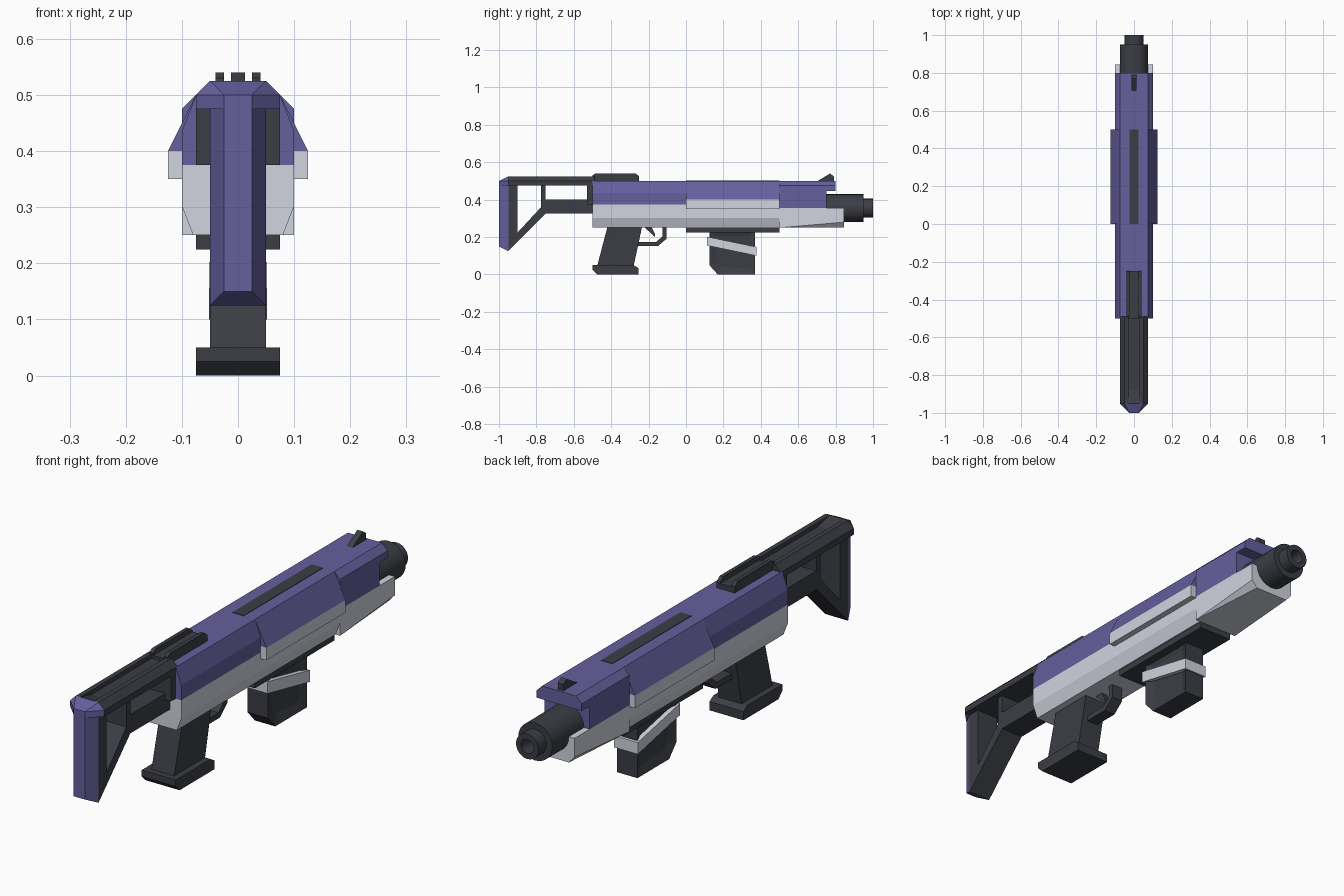
import bpy, bmesh, math

if "Cube" in bpy.data.objects:
    bpy.data.objects.remove(bpy.data.objects["Cube"])


def material(name, rgb):
    m = bpy.data.materials.new(name)
    m.diffuse_color = (*rgb, 1)
    m.use_nodes = True
    m.node_tree.nodes["Principled BSDF"].inputs["Base Color"].default_value = m.diffuse_color
    return m


PURPLE = material("purple", (0.13, 0.115, 0.34))
LIGHT = material("light", (0.64, 0.66, 0.74))
DARK = material("dark", (0.045, 0.048, 0.06))


def finish(name, bm, mat):
    bmesh.ops.remove_doubles(bm, verts=bm.verts, dist=1e-5)
    bmesh.ops.recalc_face_normals(bm, faces=bm.faces)
    me = bpy.data.meshes.new(name)
    bm.to_mesh(me)
    bm.free()
    me.materials.append(mat)
    ob = bpy.data.objects.new(name, me)
    bpy.context.collection.objects.link(ob)
    return ob


def skin(rings):
    """Closed solid through matching point rings."""
    bm = bmesh.new()
    loops = [[bm.verts.new(p) for p in r] for r in rings]
    n = len(loops[0])
    for a, b in zip(loops, loops[1:]):
        for i in range(n):
            j = (i + 1) % n
            bm.faces.new((a[i], a[j], b[j], b[i]))
    bm.faces.new(loops[0])
    bm.faces.new(loops[-1])
    return bm


def side_prism(name, yz, x0, x1, mat):
    """Side profile (y, z) extruded across x."""
    return finish(name, skin([[(x, y, z) for y, z in yz] for x in (x0, x1)]), mat)


def hull(name, stations, mat):
    """Half cross-sections (x, z), mirrored, skinned along y."""
    rings = []
    for y, half in stations:
        full = half + [(-x, z) for x, z in reversed(half)]
        rings.append([(x, y, z) for x, z in full])
    return finish(name, skin(rings), mat)


def run(name, y0, y1, half, mat):
    return hull(name, [(y0, half), (y1, half)], mat)


def rect(y0, y1, z0, z1):
    return [(y0, z0), (y1, z0), (y1, z1), (y0, z1)]


# Receiver and fore-end
run("receiver_lower", -0.5, 0.5, [(0.08, 0.25), (0.1, 0.302), (0.1, 0.375)], LIGHT)
run("receiver_upper", -0.5, 0, [(0.1, 0.375), (0.1, 0.435), (0.075, 0.5)], PURPLE)
run("middle_cover", 0, 0.5, [(0.125, 0.4), (0.075, 0.5)], PURPLE)
run("middle_side_strips", 0, 0.5, [(0.125, 0.35), (0.125, 0.4)], LIGHT)
run("front_cover", 0.5, 0.75, [(0.1, 0.355), (0.1, 0.475), (0.075, 0.5)], PURPLE)
run("front_overhang", 0.75, 0.8, [(0.1, 0.447), (0.1, 0.475), (0.075, 0.5)], PURPLE)
hull("front_shroud", [(0.5, [(0.0999, 0.25), (0.1, 0.2502), (0.1, 0.355)]),
                      (0.845, [(0.075, 0.252), (0.1, 0.28), (0.1, 0.355)])], LIGHT)
run("top_inlay", 0, 0.5, [(0.025, 0.49), (0.025, 0.502)], DARK)
run("underside_plate", 0, 0.5, [(0.075, 0.225), (0.075, 0.255)], DARK)

# Barrel: turned profile with a bore
profile = [(0, 0.7), (0.075, 0.7), (0.075, 0.95), (0.05, 0.95),
           (0.05, 1.0), (0.028, 1.0), (0.028, 0.9), (0, 0.9)]
bm = bmesh.new()
vs = [bm.verts.new((r, y, 0.355)) for r, y in profile]
es = [bm.edges.new(p) for p in zip(vs, vs[1:])]
bmesh.ops.spin(bm, geom=vs + es, cent=(0, 0, 0.355), axis=(0, 1, 0),
               angle=2 * math.pi, steps=24)
barrel = finish("barrel", bm, DARK)
bpy.context.view_layer.objects.active = barrel
barrel.select_set(True)
bpy.ops.object.shade_smooth_by_angle(angle=math.radians(35))

# Sights
side_prism("front_sight", [(0.7, 0.498), (0.77, 0.54), (0.79, 0.525), (0.79, 0.498)],
           -0.0125, 0.0125, DARK)
run("rear_sight_base", -0.5, -0.25, [(0.04, 0.49), (0.04, 0.52)], DARK)
for side, s in (("left", -1), ("right", 1)):
    side_prism("rear_sight_rail_" + side,
               [(-0.5, 0.5), (-0.5, 0.53), (-0.485, 0.54), (-0.27, 0.54),
                (-0.25, 0.525), (-0.25, 0.5)], s * 0.025, s * 0.04, DARK)

# Stock: grooved top beam, open frame and butt plate
run("stock_beam", -0.95, -0.49, [(0.075, 0.475), (0.075, 0.5), (0.05, 0.525),
                                 (0.03, 0.525), (0.03, 0.508)], DARK)
side_prism("stock_groove_ramp", [(-0.95, 0.525), (-0.88, 0.508), (-0.88, 0.49), (-0.95, 0.49)],
           -0.03, 0.03, DARK)
frame = {
    "stock_rear_post": [(-0.95, 0.125), (-0.9, 0.175), (-0.9, 0.48), (-0.95, 0.48)],
    "stock_diagonal": [(-0.9, 0.175), (-0.75, 0.325), (-0.75, 0.4), (-0.775, 0.36), (-0.9, 0.225)],
    "stock_middle_post": rect(-0.775, -0.75, 0.35, 0.48),
    "stock_lower_bar": rect(-0.75, -0.49, 0.325, 0.4),
}
for name, pts in frame.items():
    side_prism(name, pts, -0.05, 0.05, DARK)
side_prism("stock_mount", rect(-0.53, -0.49, 0.375, 0.48), -0.075, 0.075, DARK)
hull("butt_plate", [
    (-1.0, [(0.025, 0.15), (0.025, 0.475), (0.025, 0.475), (0.025, 0.5), (0.025, 0.5)]),
    (-0.95, [(0.05, 0.125), (0.05, 0.475), (0.075, 0.475), (0.075, 0.5), (0.05, 0.525)]),
], PURPLE)

# Pistol grip, guard and trigger
side_prism("grip", [(-0.475, 0.045), (-0.28, 0.045), (-0.235, 0.255), (-0.42, 0.255)],
           -0.05, 0.05, DARK)
side_prism("grip_base", [(-0.5, 0.025), (-0.475, 0), (-0.255, 0), (-0.255, 0.035),
                         (-0.28, 0.05), (-0.5, 0.05)], -0.075, 0.075, DARK)
side_prism("trigger_guard", [(-0.27, 0.152), (-0.15, 0.152), (-0.103, 0.192), (-0.103, 0.26),
                             (-0.125, 0.26), (-0.125, 0.205), (-0.158, 0.175), (-0.27, 0.175)],
           -0.025, 0.025, DARK)
side_prism("trigger", [(-0.225, 0.255), (-0.165, 0.2), (-0.165, 0.215), (-0.185, 0.255)],
           -0.012, 0.012, DARK)

# Magazine with recessed side panels and a slanted band
bm = skin([[(x, y, z) for y, z in
            [(0.125, 0.05), (0.17, 0), (0.37, 0), (0.37, 0.24), (0.125, 0.24)]]
           for x in (-0.045, 0.045)])
bmesh.ops.recalc_face_normals(bm, faces=bm.faces)
sides = [f for f in bm.faces if abs(f.normal.x) > 0.9]
bmesh.ops.inset_individual(bm, faces=sides, thickness=0.045, depth=-0.012)
finish("magazine", bm, DARK)
side_prism("magazine_band", [(0.112, 0.155), (0.378, 0.1), (0.378, 0.147), (0.112, 0.202)],
           -0.052, 0.052, LIGHT)
